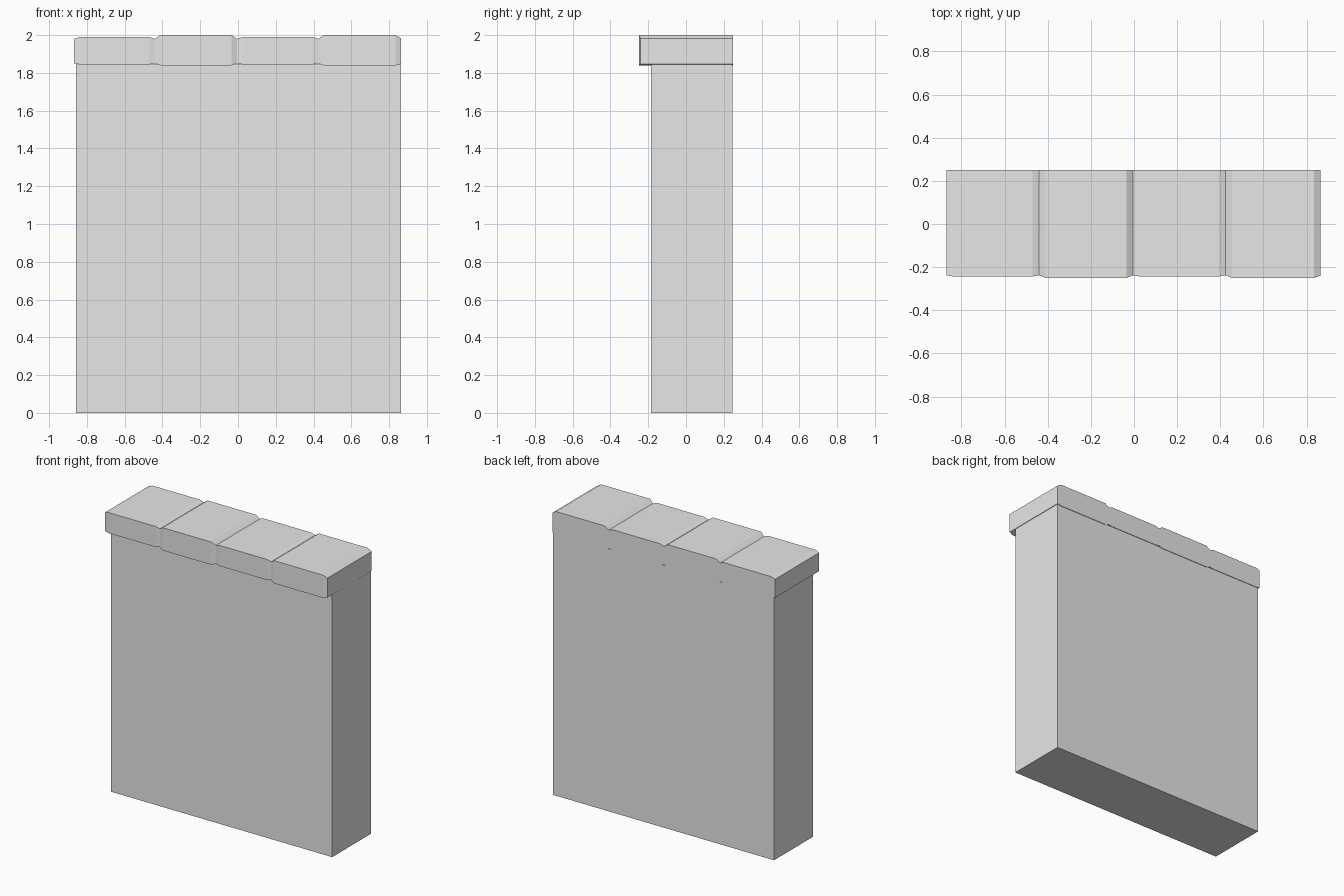
import bpy
import bmesh

cube = bpy.data.objects.get("Cube")
if cube:
    bpy.data.objects.remove(cube, do_unlink=True)

# Plain grey stone
stone = bpy.data.materials.new("grey_stone")
stone.use_nodes = True
grey = (0.8, 0.8, 0.8, 1)
stone.diffuse_color = grey
stone.node_tree.nodes["Principled BSDF"].inputs["Base Color"].default_value = grey


def loft(name, sections, back):
    """Skin rectangular sections (x, front, bottom, top) along x."""
    bm = bmesh.new()
    rings = [[bm.verts.new((x, y, z)) for y, z in
              ((front, low), (back, low), (back, high), (front, high))]
             for x, front, low, high in sections]
    for a, b in zip(rings, rings[1:]):
        for i in range(4):
            j = (i + 1) % 4
            bm.faces.new((a[i], a[j], b[j], b[i]))
    bm.faces.new(rings[0])
    bm.faces.new(rings[-1])
    bmesh.ops.recalc_face_normals(bm, faces=bm.faces)
    mesh = bpy.data.meshes.new(name)
    bm.to_mesh(mesh)
    bm.free()
    mesh.materials.append(stone)
    obj = bpy.data.objects.new(name, mesh)
    bpy.context.collection.objects.link(obj)
    return obj


# Wall slab
loft("wall", [(x, -0.185, 0, 1.845) for x in (-0.857, 0.862)], 0.246)

# Coping: four stones, alternately small and large, joined by shallow grooves
joints = (-0.868, -0.44, -0.005, 0.425, 0.864)
sections = []
for n, (left, right) in enumerate(zip(joints, joints[1:])):
    big = n % 2
    front, low, high = (-0.25, 1.84, 2.0) if big else (-0.243, 1.845, 1.99)
    sections.append((left, -0.238, 1.85, 1.98))
    sections.append((left + 0.03, front, low, high))
    sections.append((right - 0.03, front, low, high))
sections.append((joints[-1], -0.24, 1.847, 1.983))
loft("coping", sections, 0.25)
